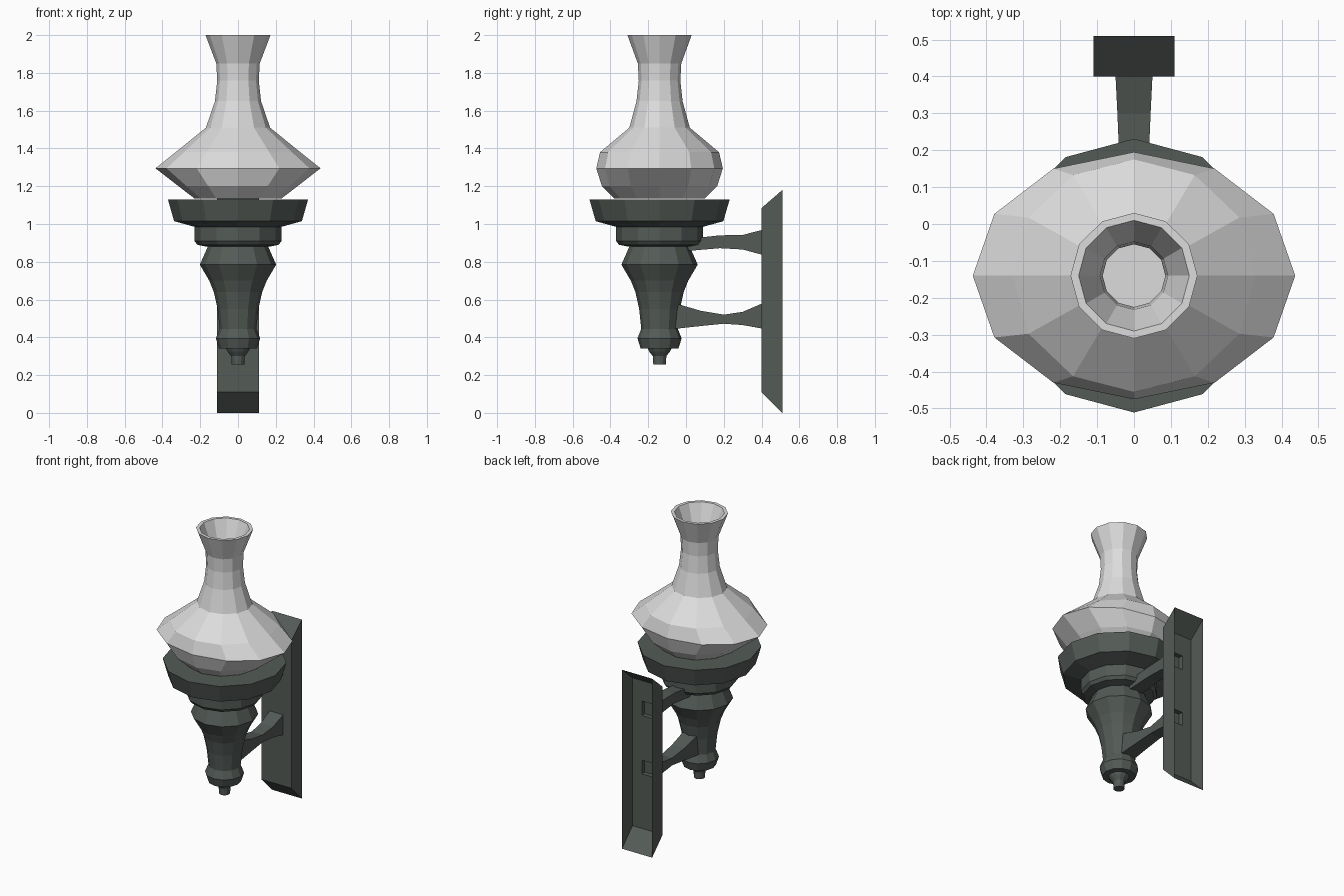
import bpy, bmesh, math

if "Cube" in bpy.data.objects:
    bpy.data.objects.remove(bpy.data.objects["Cube"])

CY = -0.14      # axis of the lamp body
SIDES = 12


def material(name, rgb):
    m = bpy.data.materials.new(name)
    m.diffuse_color = (*rgb, 1)
    m.use_nodes = True
    m.node_tree.nodes["Principled BSDF"].inputs["Base Color"].default_value = m.diffuse_color
    return m


iron = material("dark_iron", (0.088, 0.104, 0.094))
glass = material("pale_glass", (0.72, 0.72, 0.72))


def finish(bm, name, mat):
    bmesh.ops.recalc_face_normals(bm, faces=bm.faces[:])
    me = bpy.data.meshes.new(name)
    bm.to_mesh(me)
    bm.free()
    me.materials.append(mat)
    ob = bpy.data.objects.new(name, me)
    bpy.context.collection.objects.link(ob)
    return ob


def loft(bm, rings, caps=(True, True)):
    """Skin a list of equal-length point rings."""
    vs = [[bm.verts.new(p) for p in r] for r in rings]
    n = len(vs[0])
    for a, b in zip(vs, vs[1:]):
        for i in range(n):
            j = (i + 1) % n
            bm.faces.new((a[i], a[j], b[j], b[i]))
    for ring, cap in zip((vs[0], vs[-1]), caps):
        if cap:
            bm.faces.new(ring)


def turned(name, profile, mat):
    """Lathe (z, rx, ry) rings around the lamp axis."""
    bm = bmesh.new()
    rings = []
    for z, rx, ry in profile:
        angs = [2 * math.pi * i / SIDES for i in range(SIDES)]
        rings.append([(rx * math.cos(a), CY + ry * math.sin(a), z) for a in angs])
    loft(bm, rings)
    return finish(bm, name, mat)


def round_profile(pairs):
    return [(z, r, r) for z, r in pairs]


# Glass chimney: outer wall up, then inner wall back down to a floor
turned("glass_chimney", [
    (1.135, 0.23, 0.24), (1.20, 0.315, 0.305), (1.295, 0.437, 0.335),
    (1.38, 0.33, 0.315), (1.51, 0.17, 0.16), (1.65, 0.122, 0.122),
    (1.76, 0.11, 0.11), (1.85, 0.115, 0.115), (2.0, 0.172, 0.17),
    (2.0, 0.15, 0.15), (1.85, 0.092, 0.092), (1.76, 0.085, 0.085),
    (1.65, 0.097, 0.097), (1.50, 0.145, 0.135), (1.295, 0.40, 0.30),
    (1.16, 0.22, 0.22)], glass)

# Dish, collar and tapering stem with a finial
turned("dish", round_profile([
    (0.985, 0.23), (1.015, 0.338), (1.13, 0.371)]), iron)
turned("collar", round_profile([
    (0.88, 0.165), (0.89, 0.215), (0.91, 0.23), (0.99, 0.23)]), iron)
turned("stem", round_profile([
    (0.34, 0.10), (0.395, 0.117), (0.445, 0.097), (0.55, 0.108), (0.64, 0.128),
    (0.70, 0.152), (0.785, 0.202), (0.88, 0.16)]), iron)
turned("finial", round_profile([
    (0.255, 0.033), (0.30, 0.036), (0.325, 0.055), (0.345, 0.065)]), iron)

# Wall plate: bevelled shell, open at the back, with sockets behind the arms
FRONT, BACK, W, HOLE = 0.40, 0.51, 0.11, 0.042
zs = [0.11, 0.47, 0.56, 0.855, 0.95, 1.085]
xs = [-W, -HOLE, HOLE, W]
bm = bmesh.new()
grid = [[bm.verts.new((x, FRONT, z)) for x in xs] for z in zs]
for r in range(5):
    for c in range(3):
        if c == 1 and r in (1, 3):
            continue
        bm.faces.new((grid[r][c], grid[r][c + 1], grid[r + 1][c + 1], grid[r + 1][c]))
bl, br, tr, tl = [bm.verts.new((x, BACK, z)) for x, z in
                  ((-W, 0.0), (W, 0.0), (W, 1.18), (-W, 1.18))]
bm.faces.new(grid[0] + [br, bl])
bm.faces.new(grid[-1] + [tr, tl])
bm.faces.new([row[0] for row in grid] + [tl, bl])
bm.faces.new([row[-1] for row in grid] + [tr, br])
finish(bm, "wall_plate", iron)


# Arms from plate to stem: first ring is the socket rim, flared at the ends
def arm(name, sections):
    bm = bmesh.new()
    rings = [[(-w, y, z0), (w, y, z0), (w, y, z1), (-w, y, z1)]
             for y, z0, z1, w in sections]
    loft(bm, rings)
    return finish(bm, name, iron)


arm("upper_arm", [(0.43 - 0.06, 0.855, 0.95, HOLE), (FRONT, 0.855, 0.95, HOLE),
                  (FRONT, 0.838, 0.968, 0.05), (0.30, 0.865, 0.942, 0.045),
                  (0.18, 0.872, 0.94, 0.04), (0.04, 0.86, 0.925, 0.045),
                  (-0.04, 0.86, 0.925, 0.045)])
arm("lower_arm", [(0.37, 0.47, 0.56, HOLE), (FRONT, 0.47, 0.56, HOLE),
                  (FRONT, 0.447, 0.578, 0.05), (0.30, 0.465, 0.535, 0.045),
                  (0.20, 0.472, 0.52, 0.04), (0.08, 0.46, 0.54, 0.045),
                  (-0.04, 0.447, 0.575, 0.05), (-0.10, 0.447, 0.575, 0.05)])
